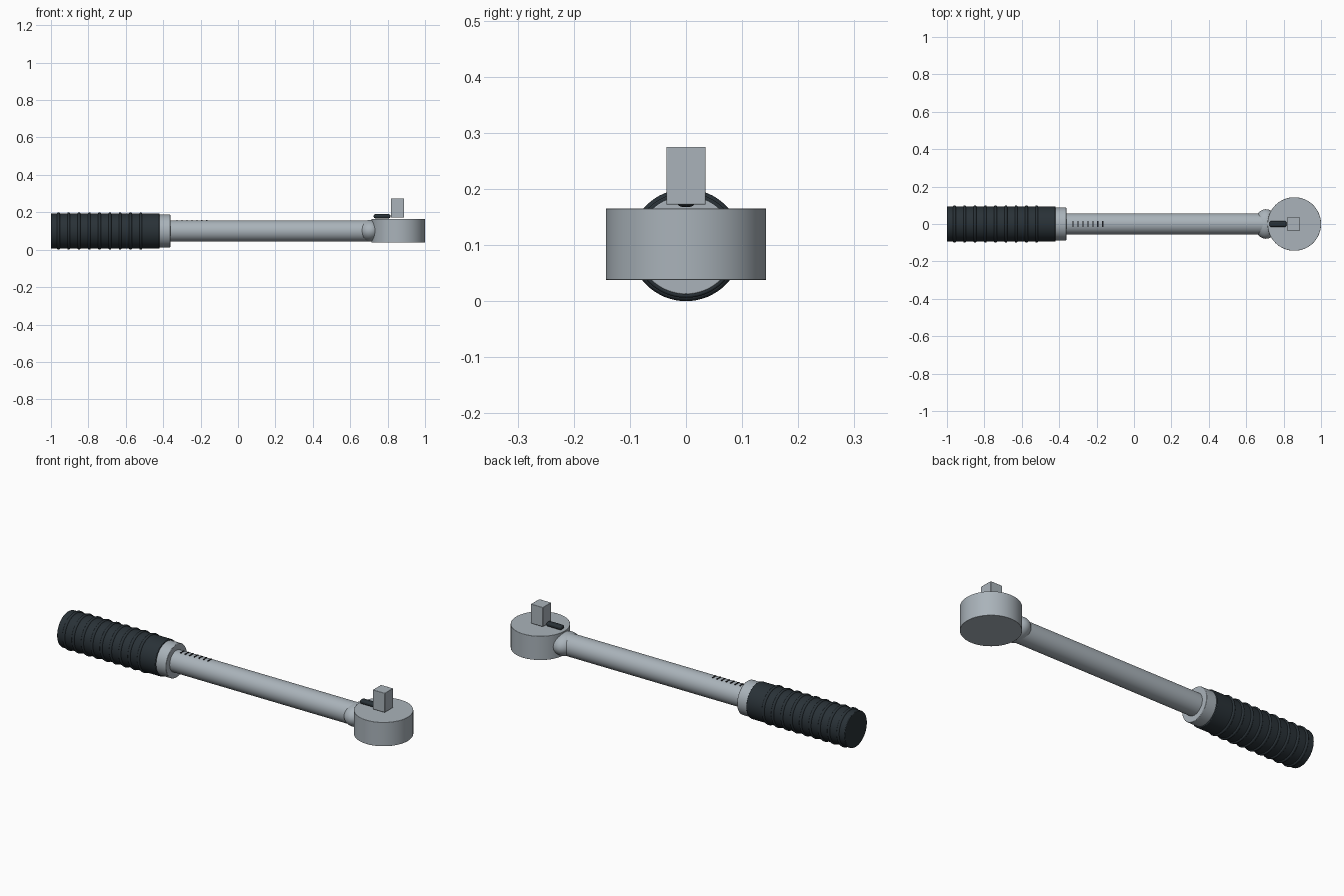
import bpy
import math

cube = bpy.data.objects.get("Cube")
if cube:
    bpy.data.objects.remove(cube, do_unlink=True)


def material(name, rgb):
    m = bpy.data.materials.new(name)
    m.use_nodes = True
    m.diffuse_color = (*rgb, 1)
    m.node_tree.nodes["Principled BSDF"].inputs["Base Color"].default_value = (*rgb, 1)
    return m


STEEL = material("brushed steel", (0.40, 0.45, 0.49))
RUBBER = material("dark rubber", (0.022, 0.031, 0.038))
BLACK = material("black marking", (0.010, 0.011, 0.013))

AXIS_Z = 0.10     # height of the shaft axis
HEAD_X = 0.857    # centre of the ratchet head


def finish(name, mat, bevel=0, segments=2):
    """Name, colour, smooth and optionally bevel the newest primitive."""
    ob = bpy.context.object
    ob.name = name
    ob.data.materials.append(mat)
    bpy.ops.object.transform_apply(location=False, rotation=True, scale=True)
    bpy.ops.object.shade_smooth_by_angle(angle=math.radians(35))
    if bevel:
        mod = ob.modifiers.new("Bevel", "BEVEL")
        mod.width = bevel
        mod.segments = segments
        mod.limit_method = "ANGLE"
    return ob


def rod(name, x0, x1, radius, mat, bevel=0):
    """Cylinder along x on the shaft axis."""
    bpy.ops.mesh.primitive_cylinder_add(
        vertices=64, radius=radius, depth=x1 - x0,
        location=((x0 + x1) / 2, 0, AXIS_Z), rotation=(0, math.pi / 2, 0))
    return finish(name, mat, bevel)


def box(name, center, size, mat, bevel=0, segments=2):
    bpy.ops.mesh.primitive_cube_add(size=1, location=center)
    bpy.context.object.scale = size
    return finish(name, mat, bevel, segments)


# Handle, collar and shaft
rod("grip", -1.0, -0.42, 0.094, RUBBER, 0.003)
rod("collar", -0.425, -0.362, 0.088, STEEL, 0.002)
rod("shaft", -0.37, 0.74, 0.057, STEEL)

# Raised rings around the grip
for i in range(9):
    bpy.ops.mesh.primitive_torus_add(
        major_segments=64, minor_segments=12, major_radius=0.092, minor_radius=0.008,
        location=(-0.96 + 0.055 * i, 0, AXIS_Z), rotation=(0, math.pi / 2, 0))
    finish(f"grip_ring_{i + 1}", RUBBER)

# Swollen neck between shaft and head
bpy.ops.mesh.primitive_uv_sphere_add(
    segments=48, ring_count=24, radius=1, location=(0.705, 0, AXIS_Z + 0.001))
bpy.context.object.scale = (0.06, 0.079, 0.058)
finish("neck", STEEL)

# Ratchet head
bpy.ops.mesh.primitive_cylinder_add(
    vertices=96, radius=0.143, depth=0.127, location=(HEAD_X, 0, 0.1015))
finish("ratchet_head", STEEL, 0.001)

# Square drive and direction lever
box("square_drive", (HEAD_X - 0.004, 0, 0.2235), (0.07, 0.07, 0.103), STEEL, 0.002)
box("direction_lever", (0.77, 0, 0.179), (0.09, 0.032, 0.022), RUBBER, 0.0095, 4)

# Scale marks on top of the shaft
for i in range(7):
    box(f"scale_mark_{i + 1}", (-0.327 + 0.0267 * i, 0, AXIS_Z + 0.0565),
        (0.006, 0.03, 0.005), BLACK)
